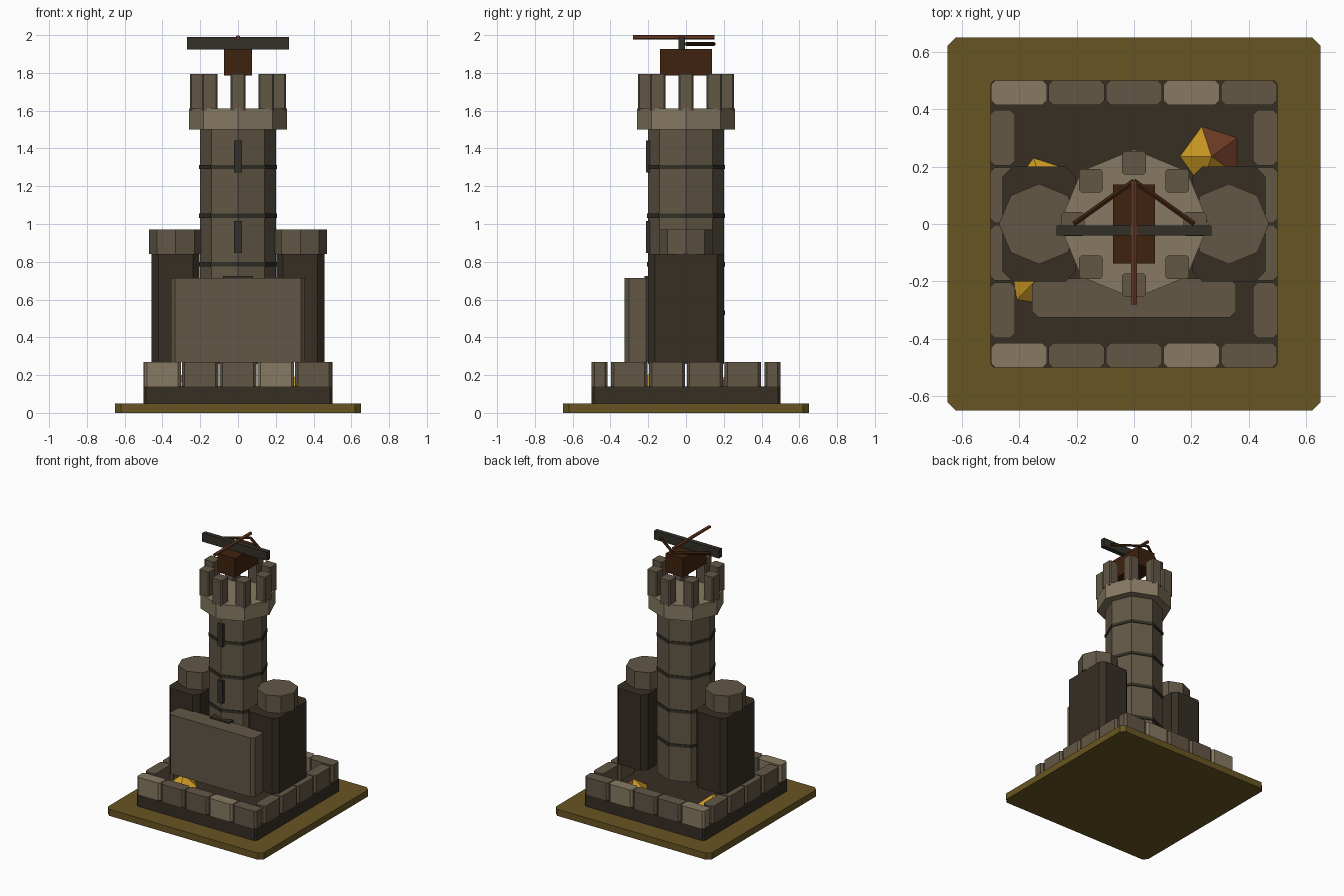
import bpy, math
from mathutils import Vector

if "Cube" in bpy.data.objects:
    bpy.data.objects.remove(bpy.data.objects["Cube"])


def colour(name, r, g, b):
    def lin(c):
        c /= 255
        return c / 12.92 if c < 0.04045 else ((c + 0.055) / 1.055) ** 2.4
    m = bpy.data.materials.new(name)
    m.diffuse_color = (lin(r), lin(g), lin(b), 1)
    m.use_nodes = True
    m.node_tree.nodes["Principled BSDF"].inputs["Base Color"].default_value = m.diffuse_color
    return m


STONE = colour("stone", 98, 87, 70)
LIGHT = colour("light stone", 134, 122, 98)
DARK = colour("dark stone", 54, 46, 36)
IRON = colour("iron grey", 51, 48, 40)
OLIVE = colour("olive ground", 104, 85, 34)
GOLD = colour("gold", 205, 155, 36)
TIMBER = colour("dark timber", 62, 34, 14)
WOOD = colour("red wood", 110, 60, 38)


def make(name, verts, faces, *mats):
    me = bpy.data.meshes.new(name)
    me.from_pydata(verts, [], faces)
    ob = bpy.data.objects.new(name, me)
    bpy.context.collection.objects.link(ob)
    for m in mats:
        me.materials.append(m)
    return ob


def prism(name, outline, z0, z1, mat):
    """Extrude a counter-clockwise outline from z0 to z1."""
    n = len(outline)
    verts = [(x, y, z0) for x, y in outline] + [(x, y, z1) for x, y in outline]
    faces = [tuple(reversed(range(n))), tuple(range(n, 2 * n))]
    faces += [(i, (i + 1) % n, n + (i + 1) % n, n + i) for i in range(n)]
    return make(name, verts, faces, mat)


def block(name, x0, x1, y0, y1, z0, z1, mat, c=0.0):
    """Box with vertical edges cut back by c."""
    if c:
        pts = [(x0 + c, y0), (x1 - c, y0), (x1, y0 + c), (x1, y1 - c),
               (x1 - c, y1), (x0 + c, y1), (x0, y1 - c), (x0, y0 + c)]
    else:
        pts = [(x0, y0), (x1, y0), (x1, y1), (x0, y1)]
    return prism(name, pts, z0, z1, mat)


def ring(x, y, r, n=8, start=0.0):
    return [(x + r * math.cos(start + i * math.tau / n),
             y + r * math.sin(start + i * math.tau / n)) for i in range(n)]


def rod(name, a, b, r, mat, n=6):
    a, b = Vector(a), Vector(b)
    bpy.ops.mesh.primitive_cylinder_add(vertices=n, radius=r, depth=(b - a).length,
                                        location=(a + b) / 2)
    ob = bpy.context.object
    ob.name = name
    ob.rotation_mode = 'QUATERNION'
    ob.rotation_quaternion = (b - a).to_track_quat('Z', 'Y')
    ob.data.materials.append(mat)


# ground plate and plinth
block("ground_plate", -.65, .65, -.65, .65, 0, .05, OLIVE, .03)
block("plinth", -.5, .5, -.5, .5, .05, .14, DARK, .012)

# low wall: five blocks front and back, four along each side
for side in (-1, 1):
    ya, yb = sorted((side * .415, side * .5))
    for i in range(5):
        x = -.4 + .2 * i
        block("wall_block", x - .097, x + .097, ya, yb, .14, .27,
              LIGHT if i % 3 == 0 else STONE, .015)
    for i in range(4):
        y = -.3 + .2 * i
        block("side_wall_block", ya, yb, y - .096, y + .096, .14, .27, STONE, .015)

# heaps of gold, one partly brown
for x, y, start, brown in ((.27, .235, 36, 2), (-.316, .125, 36, 0), (-.33, -.185, 9, 0)):
    pts = [(px, py, .14) for px, py in ring(x, y, .11, 5, math.radians(start - 72))]
    heap = make("gold_heap", pts + [(x, y, .215)],
                [(i, (i + 1) % 5, 5) for i in range(5)] + [(4, 3, 2, 1, 0)], GOLD, WOOD)
    for f in heap.data.polygons[:brown]:
        f.material_index = 1

# gate wall and side turrets
block("front_wall", -.355, .355, -.325, -.19, .27, .715, STONE, .022)
block("door", -.08, .08, -.22, -.17, .3, .725, IRON)
for s in (-1, 1):
    block("turret", s * .33 - .127, s * .33 + .127, -.2, .2, .27, .84, DARK, .035)
    prism("turret_cap", ring(s * .33, 0, .14), .84, .97, STONE)

# main tower with bands, slit windows and crown
prism("tower", ring(0, 0, .2), .26, 1.5, STONE)
for i in range(4):
    z = .53 + .257 * i
    prism("tower_band", ring(0, 0, .206), z - .011, z + .011, IRON)
for z in (.932, 1.357):
    block("slit_window", -.02, .02, -.213, -.18, z - .085, z + .085, IRON)
prism("tower_crown", ring(0, 0, .26), 1.5, 1.612, LIGHT)
for x, y in ring(0, 0, .213):
    block("merlon", x - .041, x + .041, y - .041, y + .041, 1.6, 1.795, STONE, .008)

# giant crossbow on the roof
block("crossbow_stock", -.073, .073, -.138, .138, 1.785, 1.927, TIMBER)
block("crossbow_bow", -.27, .27, -.04, -.005, 1.925, 1.99, IRON)
rod("crossbow_bolt", (0, -.28, 1.988), (0, .152, 1.988), .012, WOOD)
for s in (-1, 1):
    rod("bow_string", (s * .21, 0, 1.953), (0, .15, 1.953), .01, TIMBER)
